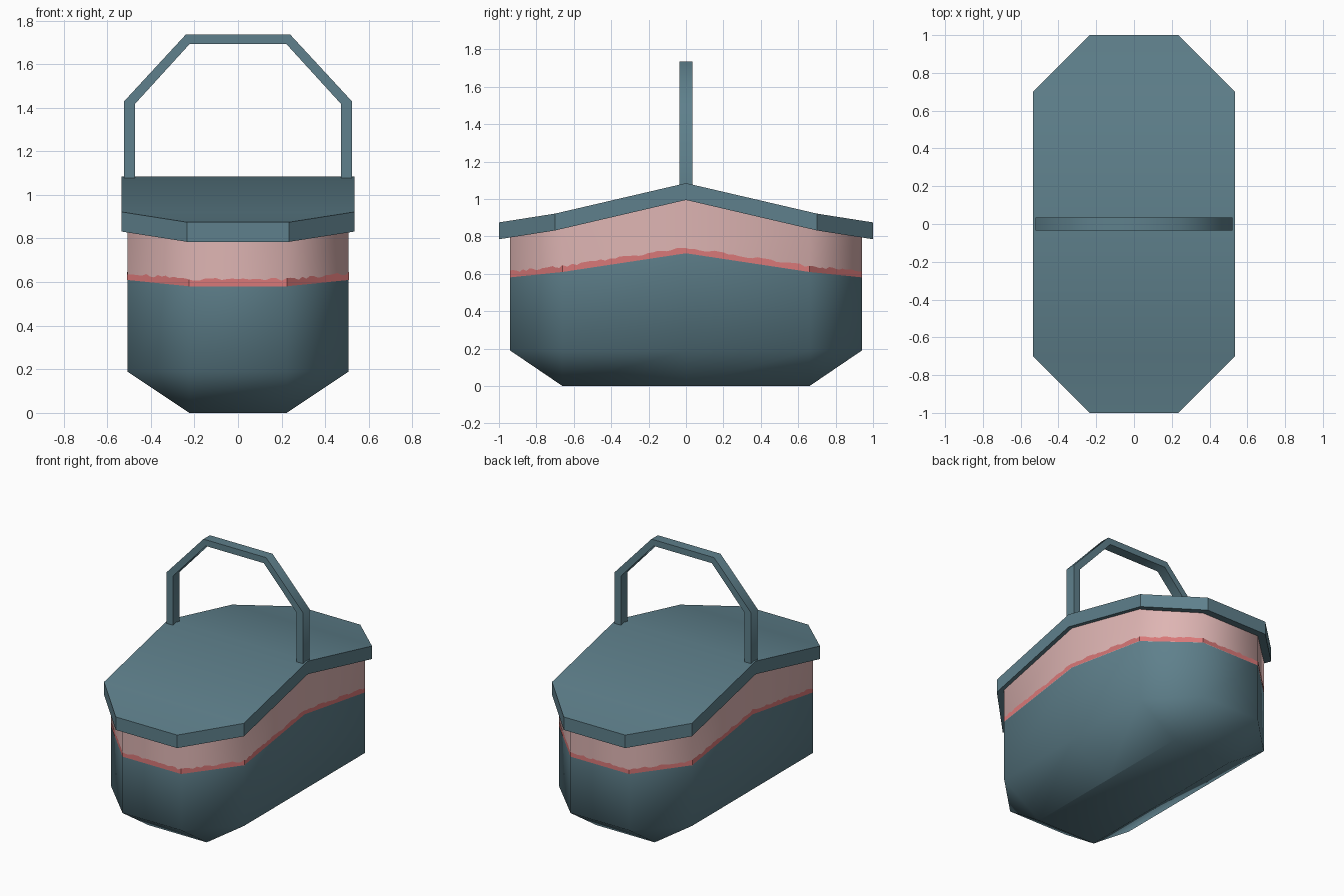
import bpy, bmesh, math, random

if "Cube" in bpy.data.objects:
    bpy.data.objects.remove(bpy.data.objects["Cube"])

random.seed(4)


def material(name, rgb):
    m = bpy.data.materials.new(name)
    m.diffuse_color = (*rgb, 1)
    m.use_nodes = True
    m.node_tree.nodes["Principled BSDF"].inputs["Base Color"].default_value = m.diffuse_color
    return m


teal = material("slate_teal", (0.114, 0.217, 0.262))
pink = material("pale_pink", (0.73, 0.46, 0.45))
red = material("coral_red", (0.70, 0.19, 0.19))


def lerp_table(table, y):
    """Piecewise linear height as a function of |y|."""
    y = abs(y)
    for (a, za), (b, zb) in zip(table, table[1:]):
        if y <= b + 1e-6:
            return za + (zb - za) * (y - a) / (b - a)
    return table[-1][1]


def lid_z(y):
    return lerp_table([(0, 1.085), (0.7, 0.922), (1, 0.875)], y)


def band_z(y):
    return lerp_table([(0, 0.71), (0.66, 0.61), (0.95, 0.58)], y)


def outline(w, l, cx, cy):
    """Octagon with an extra point at the middle of each long side."""
    q = [(w, 0), (w, cy), (cx, l)]
    return q + [(-x, y) for x, y in reversed(q)] + [(-w, -cy), (-cx, -l), (cx, -l), (w, -cy)]


def finish(bm, name, mats, angle):
    bmesh.ops.remove_doubles(bm, verts=bm.verts, dist=1e-5)
    bmesh.ops.recalc_face_normals(bm, faces=bm.faces)
    me = bpy.data.meshes.new(name)
    bm.to_mesh(me)
    bm.free()
    ob = bpy.data.objects.new(name, me)
    bpy.context.collection.objects.link(ob)
    for m in mats:
        me.materials.append(m)
    bpy.ops.object.select_all(action='DESELECT')
    ob.select_set(True)
    bpy.context.view_layer.objects.active = ob
    bpy.ops.object.shade_smooth_by_angle(angle=math.radians(angle))
    return ob


def bridge(bm, a, b, mat=0):
    n = len(a)
    for i in range(n):
        j = (i + 1) % n
        bm.faces.new((a[i], a[j], b[j], b[i])).material_index = mat


# basket body: rectangular base, sloped belly, upright walls, pink upper band
body = outline(0.508, 0.94, 0.225, 0.66)
bm = bmesh.new()
rings = []
for fz in (None, lambda y: 0.19, band_z, lambda y: lid_z(y) - 0.085):
    pts = body
    if fz is None:
        pts = [(max(-0.223, min(0.223, x)), max(-0.66, min(0.66, y))) for x, y in body]
    rings.append([bm.verts.new((x, y, fz(y) if fz else 0)) for x, y in pts])
for k in range(3):
    bridge(bm, rings[k], rings[k + 1], 1 if k == 2 else 0)
bm.faces.new((rings[0][1], rings[0][3], rings[0][6], rings[0][8]))
finish(bm, "basket_body", [teal, pink], 80)

# ragged red trim: thin plate along the lower edge of the pink band
trim = outline(0.510, 0.942, 0.225, 0.66)
bm = bmesh.new()
low, high = [], []
for (x0, y0), (x1, y1) in zip(trim, trim[1:] + trim[:1]):
    steps = max(2, round(math.hypot(x1 - x0, y1 - y0) / 0.025))
    for s in range(steps):
        x, y = x0 + (x1 - x0) * s / steps, y0 + (y1 - y0) * s / steps
        low.append(bm.verts.new((x, y, band_z(y))))
        high.append(bm.verts.new((x, y, band_z(y) + 0.031 + random.uniform(-0.007, 0.007))))
bridge(bm, low, high)
finish(bm, "red_trim", [red], 30)

# lid: ridged octagonal slab
lid = outline(0.535, 1.0, 0.235, 0.70)
bm = bmesh.new()
top = [bm.verts.new((x, y, lid_z(y))) for x, y in lid]
bot = [bm.verts.new((x, y, lid_z(y) - 0.09)) for x, y in lid]
bridge(bm, bot, top)
for v in (top, bot):
    for quad in ((0, 1, 4, 5), (1, 2, 3, 4), (0, 5, 6, 9), (6, 7, 8, 9)):
        bm.faces.new([v[i] for i in quad])
finish(bm, "lid", [teal], 30)

# handle: flat angular hoop
outer = [(0.522, 1.06), (0.522, 1.43), (0.24, 1.735)]
inner = [(0.472, 1.06), (0.472, 1.418), (0.222, 1.692)]
bm = bmesh.new()
sections = []
for side in (1, -1):
    for i in ((0, 1, 2) if side == 1 else (2, 1, 0)):
        (xo, zo), (xi, zi) = outer[i], inner[i]
        sections.append([bm.verts.new(p) for p in (
            (side * xo, -0.035, zo), (side * xo, 0.035, zo),
            (side * xi, 0.035, zi), (side * xi, -0.035, zi))])
for a, b in zip(sections, sections[1:]):
    bridge(bm, a, b)
bm.faces.new(sections[0])
bm.faces.new(sections[-1])
finish(bm, "handle", [teal], 60)
